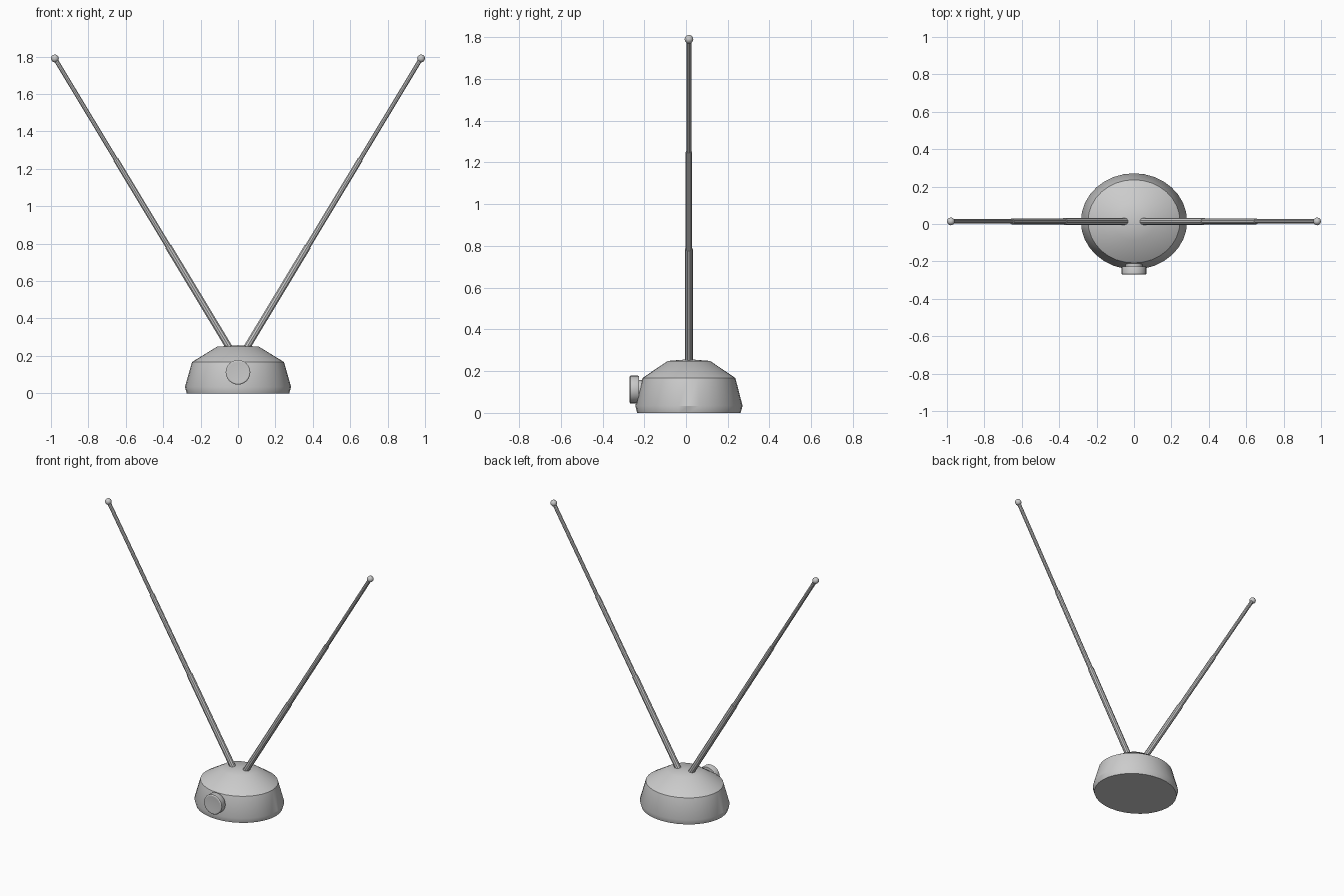
import bpy, bmesh, math
from mathutils import Vector

if "Cube" in bpy.data.objects:
    bpy.data.objects.remove(bpy.data.objects["Cube"])

CY = 0.014  # depth centre of the base and rods


def lathe(name, profile, sides, origin, axis=(0, 0, 1), scale=(1, 1)):
    """Revolve (radius, height) points around an axis; radius 0 makes a pole."""
    bm = bmesh.new()
    rings = []
    for r, h in profile:
        if r == 0:
            rings.append([bm.verts.new((0, 0, h))])
        else:
            rings.append([bm.verts.new((r * scale[0] * math.cos(2 * math.pi * i / sides),
                                        r * scale[1] * math.sin(2 * math.pi * i / sides), h))
                          for i in range(sides)])
    for a, b in zip(rings, rings[1:]):
        for i in range(sides):
            j = (i + 1) % sides
            quad = [a[i % len(a)], a[j % len(a)], b[j % len(b)], b[i % len(b)]]
            bm.faces.new(list(dict.fromkeys(quad)))
    bmesh.ops.recalc_face_normals(bm, faces=bm.faces)
    mesh = bpy.data.meshes.new(name)
    bm.to_mesh(mesh)
    bm.free()
    ob = bpy.data.objects.new(name, mesh)
    bpy.context.collection.objects.link(ob)
    ob.location = origin
    ob.rotation_euler = Vector(axis).to_track_quat('Z', 'Y').to_euler()
    bpy.ops.object.select_all(action='DESELECT')
    ob.select_set(True)
    bpy.context.view_layer.objects.active = ob
    bpy.ops.object.shade_smooth_by_angle(angle=math.radians(32))
    return ob


# Oval weighted base with a low domed top
lathe("base", [(0, 0), (0.274, 0), (0.284, 0.034), (0.246, 0.167), (0.112, 0.249), (0, 0.257)],
      32, (0, CY, 0), scale=(1, 0.905))

# Tuning knob on the front, on a short shaft
lathe("tuning_knob", [(0, 0.18), (0.045, 0.18), (0.045, 0.226), (0.064, 0.226), (0.066, 0.23),
                      (0.066, 0.267), (0.06, 0.271), (0.05, 0.271), (0, 0.265)],
      24, (0, 0, 0.112), axis=(0, -1, 0))

# Pair of telescopic rods, three sections each, with ball tips
for side, label in ((-1, "left"), (1, "right")):
    foot = Vector((side * 0.035, CY, 0.225))
    tip = Vector((side * 0.979, CY, 1.79))
    length = (tip - foot).length
    a, b = length * 0.358, length * 0.655
    lathe(label + "_rod", [(0, 0), (0.019, 0), (0.019, a), (0.0155, a), (0.0155, b),
                           (0.012, b), (0.012, length), (0, length)],
          10, foot, axis=tip - foot)
    ball = [(0.021 * math.sin(math.pi * k / 8) if 0 < k < 8 else 0,
             -0.021 * math.cos(math.pi * k / 8)) for k in range(9)]
    lathe(label + "_ball_tip", ball, 12, tip, axis=tip - foot)
